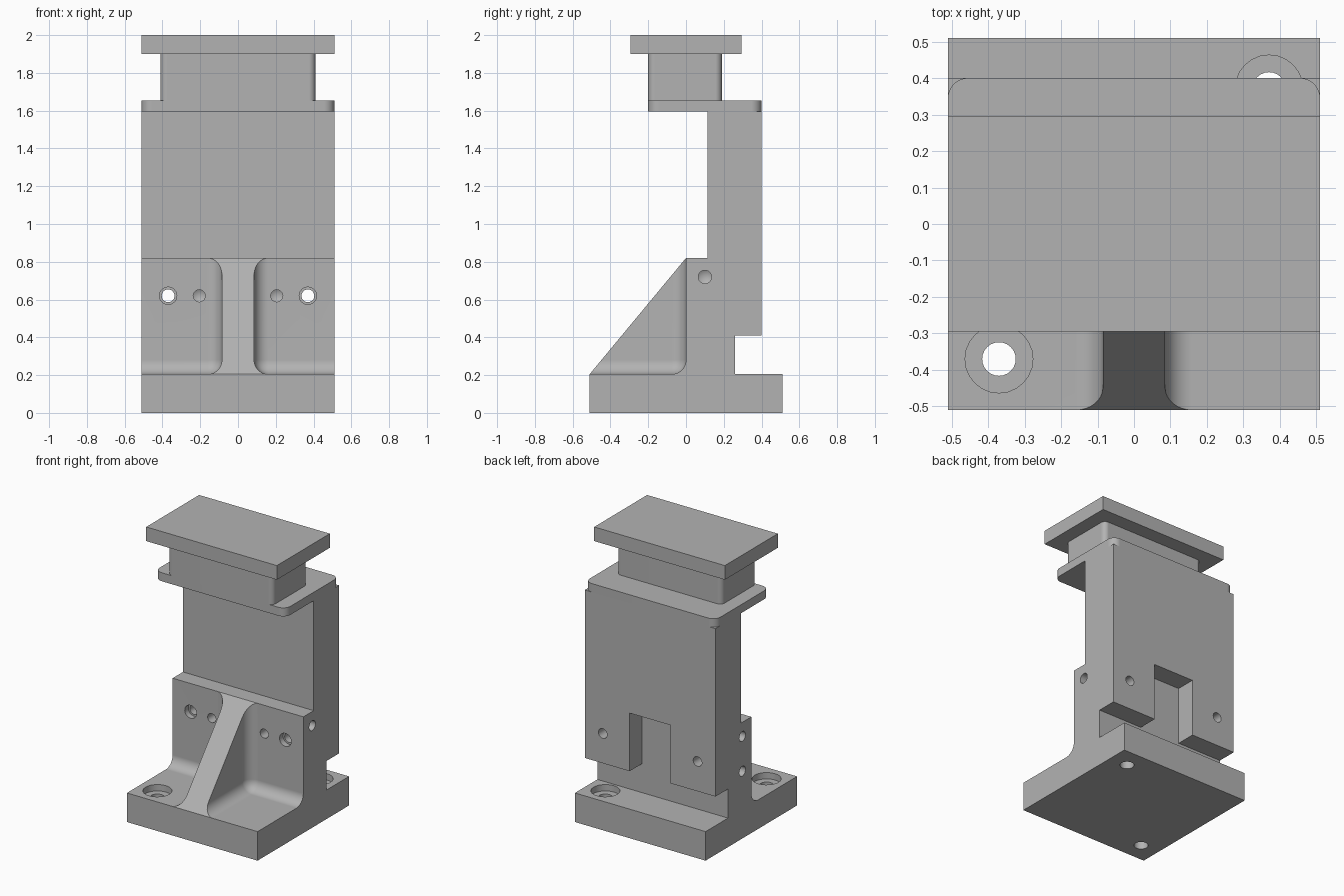
import bpy, bmesh, math
from mathutils import Matrix, Vector

cube = bpy.data.objects.get("Cube")
if cube:
    bpy.data.objects.remove(cube, do_unlink=True)

steel = bpy.data.materials.new("machined_grey")
steel.use_nodes = True
grey = (0.45, 0.45, 0.45, 1)
steel.diffuse_color = grey
steel.node_tree.nodes["Principled BSDF"].inputs["Base Color"].default_value = grey

HALF = 0.51          # half width of the base and upright
SIDES = (-1, 1)


def finish(name, bm):
    bmesh.ops.recalc_face_normals(bm, faces=bm.faces)
    mesh = bpy.data.meshes.new(name)
    bm.to_mesh(mesh)
    bm.free()
    obj = bpy.data.objects.new(name, mesh)
    bpy.context.collection.objects.link(obj)
    mesh.materials.append(steel)
    return obj


def box(name, lo, hi, radius=0, pick=None):
    """Box between two corners; edges chosen by pick(a, b) are rounded."""
    bm = bmesh.new()
    bmesh.ops.create_cube(bm, size=1)
    lo, hi = Vector(lo), Vector(hi)
    for v in bm.verts:
        v.co = [l + (c + 0.5) * (h - l) for c, l, h in zip(v.co, lo, hi)]
    if radius:
        edges = [e for e in bm.edges if pick(e.verts[0].co, e.verts[1].co)]
        bmesh.ops.bevel(bm, geom=edges, offset=radius, segments=8,
                        profile=0.5, affect='EDGES')
    return finish(name, bm)


def drill(start, direction, radius, depth, tip=0):
    """Round cutter entering at start, optionally with a conical tip."""
    bm = bmesh.new()
    bmesh.ops.create_cone(bm, cap_ends=True, segments=24, radius1=radius,
                          radius2=radius, depth=depth + 0.02)
    if tip:
        end = max(bm.faces, key=lambda f: f.calc_center_median().z)
        apex = bmesh.ops.poke(bm, faces=[end])["verts"][0]
        apex.co.z += tip
    d = Vector(direction)
    centre = Vector(start) + d * (depth - 0.02) / 2
    turn = Vector((0, 0, 1)).rotation_difference(d).to_matrix().to_4x4()
    bm.transform(Matrix.Translation(centre) @ turn)
    return finish("cutter", bm)


def cut(target, cutter):
    cutter.hide_render = True
    mod = target.modifiers.new("cut", 'BOOLEAN')
    mod.operation, mod.solver, mod.object = 'DIFFERENCE', 'EXACT', cutter
    bpy.context.view_layer.objects.active = target
    bpy.ops.object.modifier_apply(modifier=mod.name)
    bpy.data.objects.remove(cutter, do_unlink=True)


def vertical(a, b):
    return abs(a.z - b.z) > 0.01


# Base, wedge and upright as one side profile (y, z) swept across x
profile = [(-0.51, 0), (0.51, 0), (0.51, 0.205), (0.26, 0.205), (0.26, 0.41),
           (0.4, 0.41), (0.4, 1.595), (0.115, 1.595), (0.115, 0.82),
           (0, 0.82), (-0.51, 0.205)]
bm = bmesh.new()
face = bm.faces.new([bm.verts.new((-HALF, y, z)) for y, z in profile])
swept = bmesh.ops.extrude_face_region(bm, geom=[face])["geom"]
bmesh.ops.translate(bm, vec=(2 * HALF, 0, 0),
                    verts=[g for g in swept if isinstance(g, bmesh.types.BMVert)])
bracket = finish("bracket_body", bm)

# Filleted pockets leave the central rib
for s in SIDES:
    inner, outer = 0.085 * s, 0.8 * s

    def inside_edge(a, b):
        walls = [all(abs(p.x - inner) < 1e-4 for p in (a, b)),
                 all(abs(p.y) < 1e-4 for p in (a, b)),
                 all(abs(p.z - 0.205) < 1e-4 for p in (a, b))]
        return sum(walls) == 2

    cut(bracket, box("cutter", (min(inner, outer), -0.9, 0.205),
                     (max(inner, outer), 0, 1.2), 0.075, inside_edge))

# Slot in the lower back of the upright
cut(bracket, box("cutter", (-0.16, 0.26, 0.3), (0.16, 0.6, 0.82)))

UP, DOWN, BACK = (0, 0, 1), (0, 0, -1), (0, 1, 0)
for s in SIDES:
    # Counterbored base holes
    for y in (-0.37, 0.37):
        cut(bracket, drill((0.37 * s, y, 0.205), DOWN, 0.093, 0.045))
        cut(bracket, drill((0.37 * s, y, 0.18), DOWN, 0.046, 0.2))
    # Front through holes and blind pin holes
    cut(bracket, drill((0.37 * s, 0, 0.62), BACK, 0.046, 0.04))
    cut(bracket, drill((0.37 * s, 0.02, 0.62), BACK, 0.034, 0.4))
    cut(bracket, drill((0.205 * s, 0, 0.62), BACK, 0.032, 0.1, 0.018))
    # Threaded side holes
    for z in (0.475, 0.72):
        cut(bracket, drill((HALF * s, 0.1, z), (-s, 0, 0), 0.035, 0.09, 0.02))

# Rounded mounting flange with two holes
flange = box("mounting_flange", (-HALF, -0.2, 1.595), (HALF, 0.4, 1.655),
             0.055, vertical)
for s in SIDES:
    cut(flange, drill((0.435 * s, 0.26, 1.655), DOWN, 0.047, 0.05))

# Neck and top slab
neck = box("neck", (-0.41, -0.2, 1.655), (0.41, 0.19, 1.9), 0.035, vertical)
slab = box("top_slab", (-HALF, -0.295, 1.9), (HALF, 0.295, 2.0))

# Smooth fillets, crisp machined edges
for obj in (bracket, flange, neck, slab):
    bpy.ops.object.select_all(action='DESELECT')
    obj.select_set(True)
    bpy.context.view_layer.objects.active = obj
    bpy.ops.object.shade_smooth_by_angle(angle=math.radians(30))
    mod = obj.modifiers.new("weighted_normals", 'WEIGHTED_NORMAL')
    mod.keep_sharp = True
